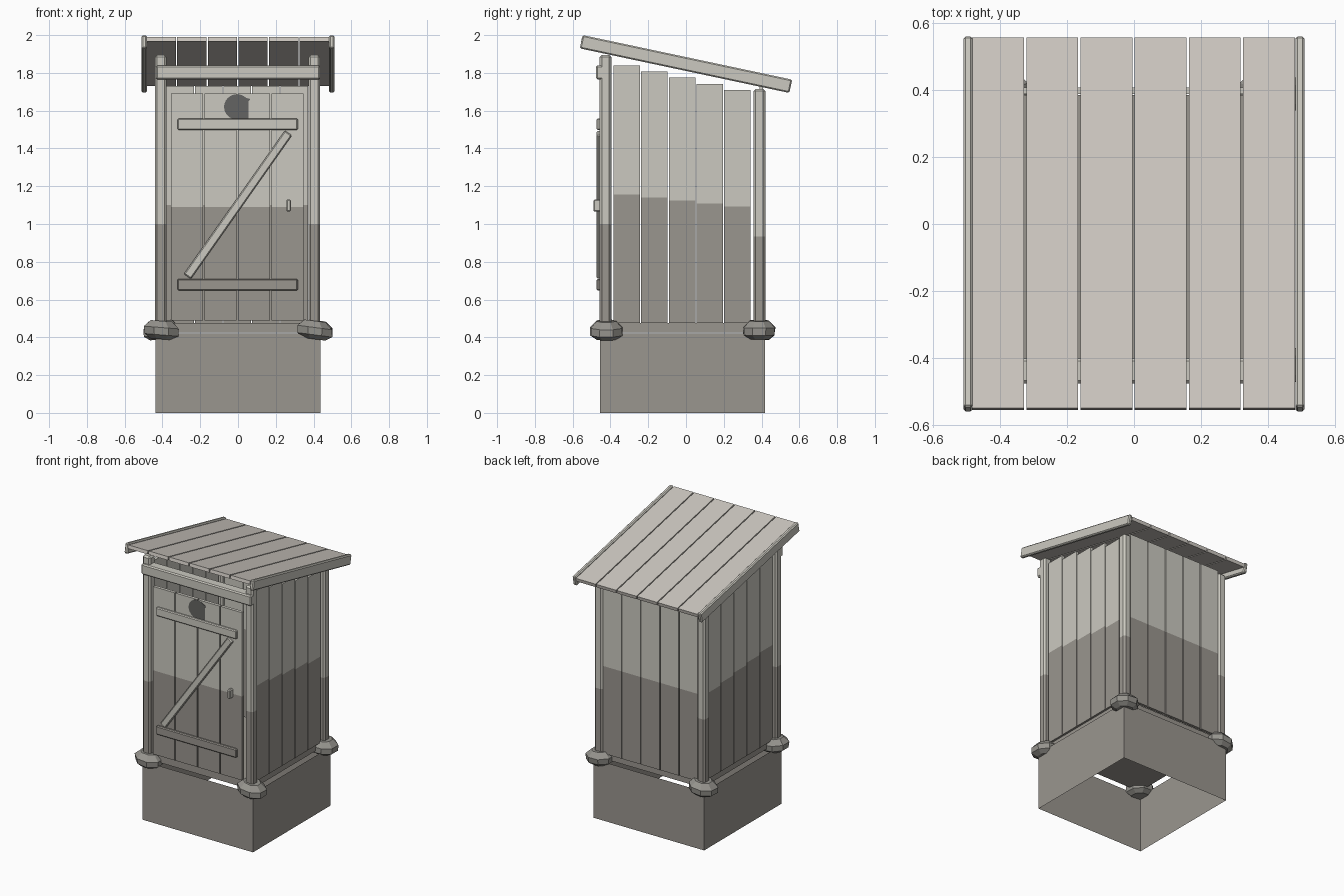
import bpy, bmesh, math, random
from mathutils import Vector, Matrix

if "Cube" in bpy.data.objects:
    bpy.data.objects.remove(bpy.data.objects["Cube"])

random.seed(4)


def material(name, rgb):
    lin = [((c / 255 + 0.055) / 1.055) ** 2.4 for c in rgb]
    m = bpy.data.materials.new(name)
    m.diffuse_color = (*lin, 1)
    m.use_nodes = True
    m.node_tree.nodes["Principled BSDF"].inputs["Base Color"].default_value = m.diffuse_color
    return m


LIGHT = material("light_wood", (203, 201, 192))
DARK = material("damp_wood", (154, 150, 143))
ROOF = material("roof_wood", (205, 200, 193))
STONE = material("stone", (150, 148, 142))
HOLE = material("dark_opening", (100, 100, 98))


def finish(name, bm, *mats):
    me = bpy.data.meshes.new(name)
    bm.to_mesh(me)
    bm.free()
    for m in mats:
        me.materials.append(m)
    ob = bpy.data.objects.new(name, me)
    bpy.context.collection.objects.link(ob)
    return ob


def box(name, x, y, z, mat, bevel=0.0, split=None, matrix=None):
    """Box from (min, max) ranges; below the split height it is damp wood."""
    bm = bmesh.new()
    bmesh.ops.create_cube(bm, size=1)
    for v in bm.verts:
        v.co = Vector([(r[0] + r[1]) / 2 + c * (r[1] - r[0]) for r, c in zip((x, y, z), v.co)])
    if bevel:
        bmesh.ops.bevel(bm, geom=bm.edges[:], offset=bevel, segments=1, affect='EDGES')
    if split:
        bmesh.ops.bisect_plane(bm, geom=bm.verts[:] + bm.edges[:] + bm.faces[:],
                               plane_co=(0, 0, split), plane_no=(0, 0, 1))
        for f in bm.faces:
            f.material_index = int(f.calc_center_median().z < split)
    if matrix:
        bm.transform(matrix)
    return finish(name, bm, mat, DARK)


# Open plinth: four walls without top or bottom
bm = bmesh.new()
bmesh.ops.create_cube(bm, size=1)
bmesh.ops.delete(bm, geom=[f for f in bm.faces if abs(f.normal.z) > 0.5], context='FACES_ONLY')
for v in bm.verts:
    v.co = Vector((v.co.x * 0.875, v.co.y * 0.875 - 0.018, (v.co.z + 0.5) * 0.42))
finish("plinth", bm, DARK)

# Floor
box("floor", (-0.4, 0.4), (-0.42, 0.385), (0.425, 0.475), DARK)


# Corner stones: squarish eight-sided lumps
def stone(name, cx, cy):
    bm = bmesh.new()
    rings = []
    tilt = random.uniform(-0.15, 0.15)
    for z, r in ((0.39, 0.62), (0.413, 0.98), (0.452, 1.0), (0.487, 0.62)):
        ring = []
        for i in range(8):
            a = math.radians(22.5 + 45 * i)
            k = r * random.uniform(0.97, 1.05)
            px = 0.09 * k * math.cos(a) / math.cos(math.radians(22.5))
            py = 0.083 * k * math.sin(a) / math.cos(math.radians(22.5))
            ring.append(bm.verts.new((cx + px, cy + py, z + tilt * px)))
        rings.append(ring)
    for a, b in zip(rings, rings[1:]):
        for i in range(8):
            j = (i + 1) % 8
            bm.faces.new((a[i], a[j], b[j], b[i]))
    bm.faces.new(rings[0][::-1])
    bm.faces.new(rings[-1])
    finish(name, bm, STONE)


# Corner posts with their stones
for side, s in (("left", -1), ("right", 1)):
    xr = (-0.44, -0.378) if s < 0 else (0.373, 0.435)
    box("front_post_" + side, xr, (-0.457, -0.395), (0.42, 1.895), LIGHT, 0.012, 1.0)
    box("back_post_" + side, xr, (0.357, 0.42), (0.42, 1.715), LIGHT, 0.012, 0.935)
    stone("front_stone_" + side, s * 0.407, -0.422)
    stone("back_stone_" + side, s * 0.407, 0.387)

    # Side planks, stepping down with the roof
    for i in range(5):
        y0 = -0.383 + 0.146 * i
        top = 1.84 - 0.0325 * i
        xs = sorted((s * 0.395, s * 0.415))
        box(f"side_plank_{side}_{i + 1}", xs, (y0, y0 + 0.14), (0.475, top), LIGHT,
            split=(0.475 + top) / 2)

# Back wall planks
for i in range(5):
    x0 = -0.378 + 0.151 * i
    box(f"back_plank_{i + 1}", (x0, x0 + 0.145), (0.388, 0.408), (0.475, 1.73), LIGHT, split=1.10)

# Door planks
for i in range(4):
    x0 = -0.355 + 0.1775 * i
    box(f"door_plank_{i + 1}", (x0, x0 + 0.17), (-0.452, -0.43), (0.49, 1.69), LIGHT, split=1.09)

# Door braces: two rails and a diagonal
BY = (-0.473, -0.45)
box("door_rail_top", (-0.32, 0.317), BY, (1.497, 1.558), LIGHT, 0.006)
box("door_rail_bottom", (-0.32, 0.317), BY, (0.648, 0.71), DARK, 0.006)
a, b = Vector((-0.268, 0, 0.722)), Vector((0.267, 0, 1.482))
half = (b - a).length / 2
turn = Matrix.Translation((a + b) / 2) @ Matrix.Rotation(-math.atan2(b.z - a.z, b.x - a.x), 4, 'Y')
box("door_diagonal", (-half, half), BY, (-0.023, 0.023), LIGHT, 0.006, matrix=turn)

# Door handle
box("door_handle", (0.256, 0.28), (-0.49, -0.45), (1.065, 1.13), LIGHT, 0.006)

# Dark opening in the door: disc with a notch cut on the right
pts = [(-0.005 + 0.069 * math.cos(math.radians(t)), 1.62 + 0.067 * math.sin(math.radians(t)))
       for t in range(45, 286, 15)]
pts += [(0.056, 1.553), (0.056, 1.65), (0.066, 1.662)]
bm = bmesh.new()
face = bm.faces.new([bm.verts.new((x, -0.4535, z)) for x, z in pts])
ext = bmesh.ops.extrude_face_region(bm, geom=[face])
for g in ext["geom"]:
    if isinstance(g, bmesh.types.BMVert):
        g.co.y = -0.4515
bmesh.ops.recalc_face_normals(bm, faces=bm.faces[:])
finish("door_opening", bm, HOLE)

# Lintel beam across the front posts
box("lintel", (-0.435, 0.435), (-0.476, -0.402), (1.765, 1.84), LIGHT, 0.008)

# Sloping roof: six planks between two edge trims
tilt = Matrix.Translation((0, 0, 1.847)) @ Matrix.Rotation(math.radians(-12), 4, 'X')
for i in range(6):
    x0 = -0.484 + 0.162 * i
    box(f"roof_plank_{i + 1}", (x0, x0 + 0.155), (-0.568, 0.565), (0.002, 0.026), ROOF, matrix=tilt)
for side, xr in (("left", (-0.51, -0.482)), ("right", (0.482, 0.51))):
    box("roof_trim_" + side, xr, (-0.567, 0.567), (-0.036, 0.036), LIGHT, 0.007, matrix=tilt)
